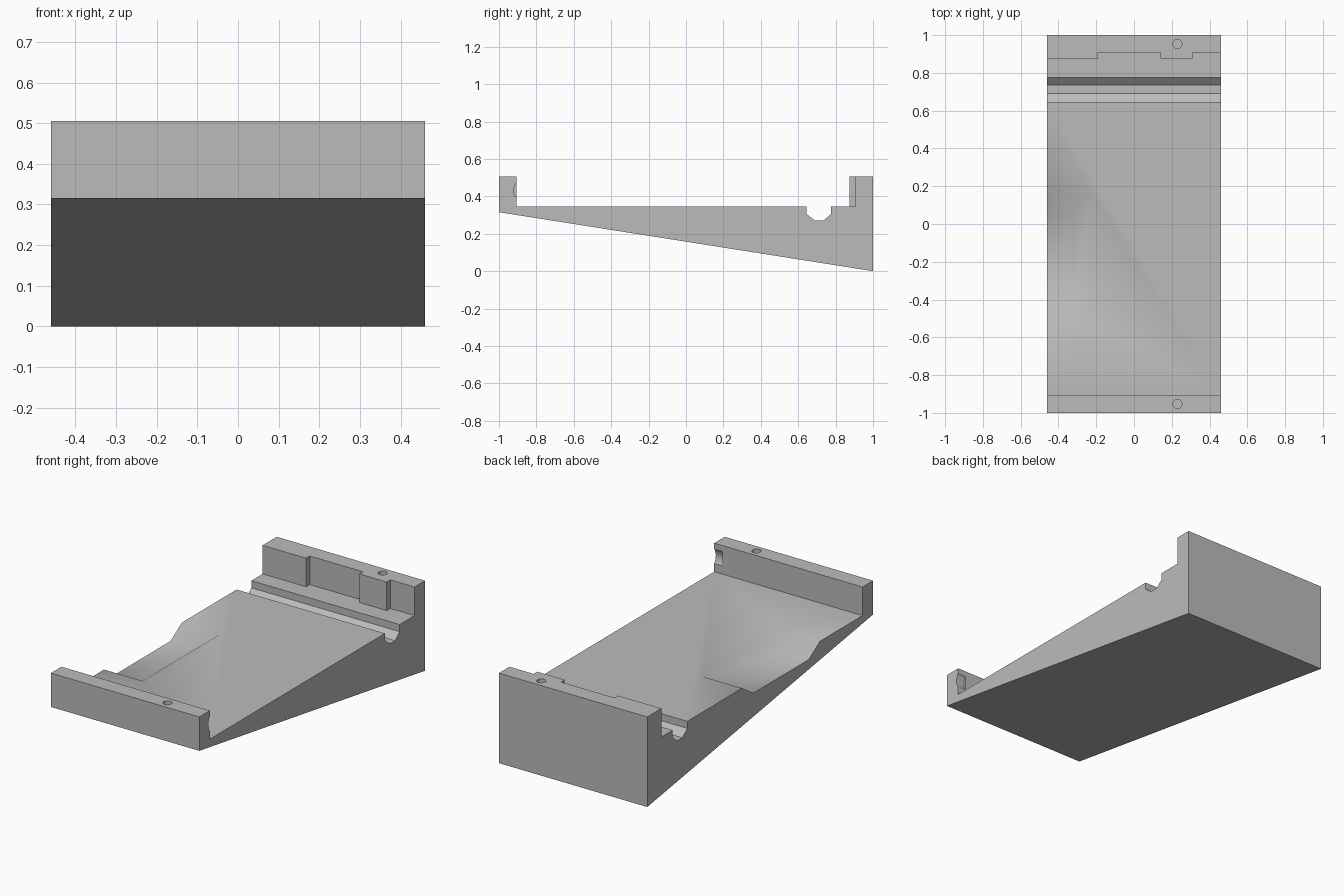
import bpy
import bmesh
from math import radians
from mathutils import Matrix, Vector

if "Cube" in bpy.data.objects:
    bpy.data.objects.remove(bpy.data.objects["Cube"])

HALF = 0.46     # half width
FLOOR = 0.345   # deck height
TOP = 0.505     # wall height

grey = bpy.data.materials.new("plain grey")
grey.use_nodes = True
colour = (0.5, 0.5, 0.5, 1)
grey.diffuse_color = colour
grey.node_tree.nodes["Principled BSDF"].inputs["Base Color"].default_value = colour


def finish(bm, name):
    bmesh.ops.recalc_face_normals(bm, faces=bm.faces)
    mesh = bpy.data.meshes.new(name)
    bm.to_mesh(mesh)
    bm.free()
    obj = bpy.data.objects.new(name, mesh)
    bpy.context.collection.objects.link(obj)
    mesh.materials.append(grey)
    return obj


def hull(name, points):
    bm = bmesh.new()
    for p in points:
        bm.verts.new(p)
    bmesh.ops.convex_hull(bm, input=bm.verts)
    bmesh.ops.dissolve_limit(bm, angle_limit=radians(1), verts=bm.verts, edges=bm.edges)
    return finish(bm, name)


def box(name, x0, x1, y0, y1, z0, z1):
    return hull(name, [(x, y, z) for x in (x0, x1) for y in (y0, y1) for z in (z0, z1)])


def cylinder(name, centre, radius, depth, sides, rotation=Matrix()):
    bm = bmesh.new()
    bmesh.ops.create_cone(bm, cap_ends=True, segments=sides, radius1=radius, radius2=radius,
                          depth=depth, matrix=Matrix.Translation(centre) @ rotation)
    return finish(bm, name)


# Wedge body with end walls and cross channel, extruded from its side profile
profile = [(-1, 0.315), (1, 0), (1, TOP), (0.875, TOP), (0.875, FLOOR),
           (0.775, FLOOR), (0.775, 0.305), (0.735, 0.27), (0.69, 0.27), (0.645, 0.305),
           (0.645, FLOOR), (-0.907, FLOOR), (-0.907, TOP), (-1, TOP)]
bm = bmesh.new()
side = bm.faces.new([bm.verts.new((-HALF, y, z)) for y, z in profile])
out = bmesh.ops.extrude_face_region(bm, geom=[side])
bmesh.ops.translate(bm, vec=Vector((2 * HALF, 0, 0)),
                    verts=[v for v in out["geom"] if isinstance(v, bmesh.types.BMVert)])
body = finish(bm, "wedge_tray")

cutters = []

# Recesses in the inner face of the back wall
for x0, x1 in ((-0.19, 0.14), (0.31, 0.6)):
    cutters.append(box("wall_recess", x0, x1, 0.8, 0.907, FLOOR, 0.6))

# Blind screw holes in the wall tops
for y in (-0.953, 0.953):
    cutters.append(cylinder("screw_hole", (0.23, y, TOP), 0.024, 0.2, 12))

# Small rounded notch at the left end of the front wall
cutters.append(cylinder("wall_notch", (HALF, -0.853, 0.432), 0.068, 0.1, 24,
                        Matrix.Rotation(radians(90), 4, "Y")))

# Sloped finger scoop on the right edge, continued above the deck and past the side
drop, run, rise = 0.065, 0.1, 0.065
k = (rise + drop) / drop
scoop = []
for z, grow in ((FLOOR - drop, 0), (FLOOR + rise, run * k)):
    for x in (-0.6, -0.32 + grow):
        for y in (-0.43 - grow, 0.06 + grow):
            scoop.append((x, y, z))
cutters.append(hull("finger_scoop", scoop))

bpy.context.view_layer.objects.active = body
for cutter in cutters:
    mod = body.modifiers.new("cut", "BOOLEAN")
    mod.operation = "DIFFERENCE"
    mod.solver = "EXACT"
    mod.object = cutter
    bpy.ops.object.modifier_apply(modifier=mod.name)
    bpy.data.objects.remove(cutter)

# Soften only the shallow scoop edges
bpy.ops.object.select_all(action="DESELECT")
body.select_set(True)
bpy.ops.object.shade_smooth_by_angle(angle=radians(33.4))
